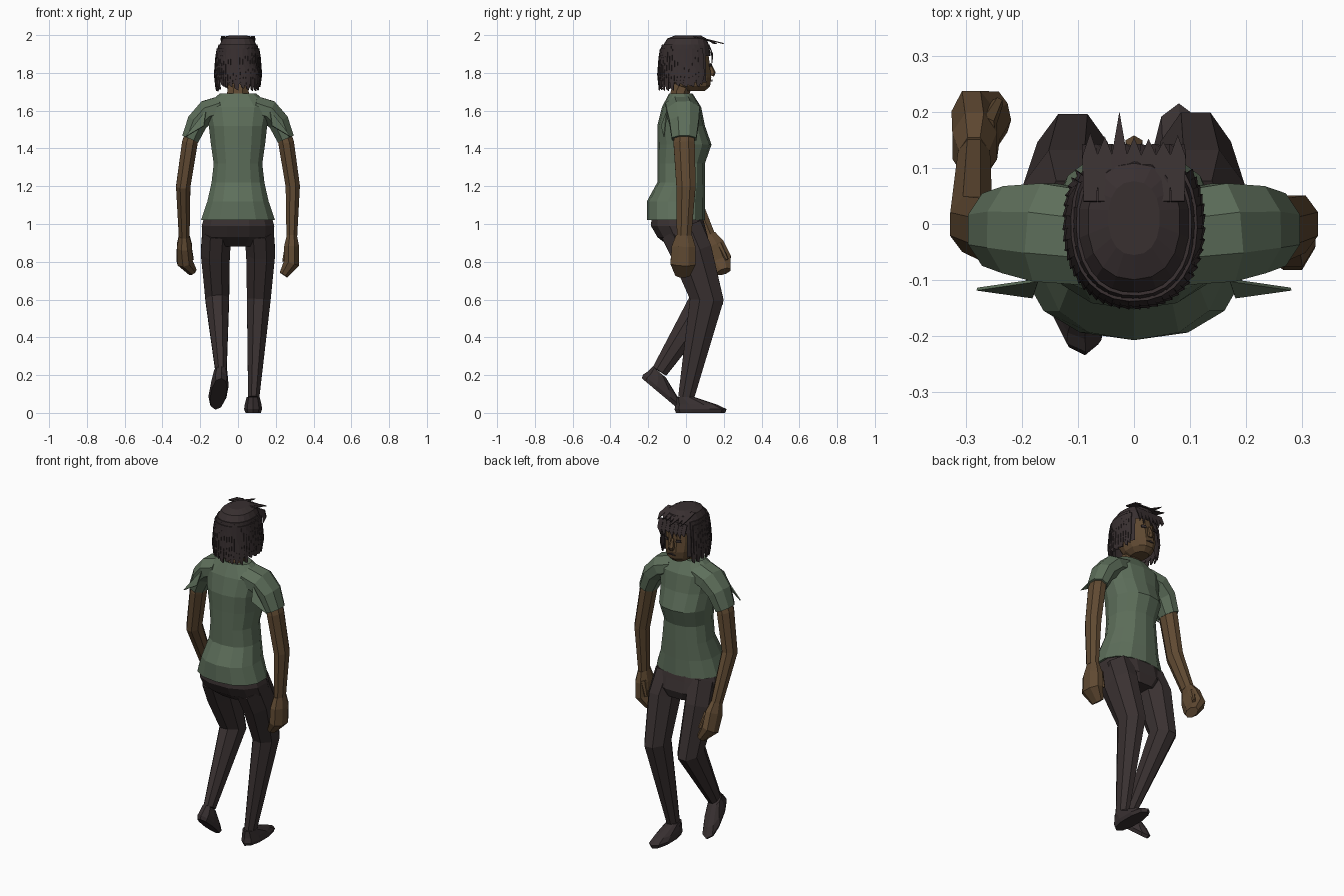
import bpy, bmesh, random
from math import pi, sin, cos, radians, copysign
from mathutils import Vector, Matrix

random.seed(4)
if "Cube" in bpy.data.objects:
    bpy.data.objects.remove(bpy.data.objects["Cube"], do_unlink=True)


def material(name, red, green, blue):
    mat = bpy.data.materials.new(name)
    mat.use_nodes = True
    mat.diffuse_color = (red, green, blue, 1)
    bsdf = mat.node_tree.nodes["Principled BSDF"]
    bsdf.inputs["Base Color"].default_value = (red, green, blue, 1)
    bsdf.inputs["Roughness"].default_value = 0.9
    return mat


SHIRT = material("green cloth", .11, .157, .103)
SKIN = material("brown skin", .117, .068, .032)
TROUSER = material("dark cloth", .042, .031, .031)
HAIR = material("dark hair", .04, .029, .03)
SHOE = material("dark leather", .04, .03, .031)


def finish(name, bm, mat):
    bmesh.ops.recalc_face_normals(bm, faces=bm.faces[:])
    mesh = bpy.data.meshes.new(name)
    bm.to_mesh(mesh)
    bm.free()
    mesh.materials.append(mat)
    obj = bpy.data.objects.new(name, mesh)
    bpy.context.scene.collection.objects.link(obj)
    return obj


def squarish(angle, power):
    """Point on a rounded square of radius one."""
    return [copysign(abs(w) ** power, w) for w in (cos(angle), sin(angle))]


def skin_rings(name, rings, mat, sides, power=1.0, drop=None):
    """Join rings of (centre, half-width vector, half-depth vector) into a closed skin."""
    bm = bmesh.new()
    loops = []
    for centre, across, along in rings:
        loop = []
        for k in range(sides):
            c, s = squarish(2 * pi * (k + .5) / sides, power)
            loop.append(bm.verts.new(centre + across * c + along * s))
        loops.append(loop)
    for low, high in zip(loops, loops[1:]):
        for k in range(sides):
            following = (k + 1) % sides
            bm.faces.new((low[k], low[following], high[following], high[k]))
    bm.faces.new(loops[0])
    bm.faces.new(loops[-1])
    if drop:
        unwanted = [f for f in bm.faces if drop(f.calc_center_median())]
        bmesh.ops.delete(bm, geom=unwanted, context="FACES")
    return finish(name, bm, mat)


def stack(name, rows, mat, sides=12, power=.88, drop=None):
    """Level rings from rows of (height, half width, back, front)."""
    rings = [(Vector((0, (back + front) / 2, height)), Vector((width, 0, 0)),
              Vector((0, (front - back) / 2, 0))) for height, width, back, front in rows]
    return skin_rings(name, rings, mat, sides, power, drop)


def limb(name, joints, radii, depth, mat, sides=8):
    """Rings set square to a path; depth is the front-to-side ratio."""
    joints = [Vector(j) for j in joints]
    rings = []
    for i, (joint, radius) in enumerate(zip(joints, radii)):
        before, after = joints[max(i - 1, 0)], joints[min(i + 1, len(joints) - 1)]
        heading = (after - before).normalized()
        across = heading.cross(Vector((0, 1, 0))).normalized()
        along = across.cross(heading)
        across *= copysign(radius, across.x)
        along *= copysign(radius * depth, along.y)
        rings.append((joint, across, along))
    return skin_rings(name, rings, mat, sides)


def plates(name, polygons, mat):
    bm = bmesh.new()
    for polygon in polygons:
        bm.faces.new([bm.verts.new(p) for p in polygon])
    obj = finish(name, bm, mat)
    solidify = obj.modifiers.new("thickness", "SOLIDIFY")
    solidify.thickness, solidify.offset = .006, 0


# Shirt body: flared hem, narrow waist, full chest, broad yoke up to the neckline
shirt_rows = []
for i in range(7):
    hem, chest, shoulder = i < 2, i == 4, i == 6
    width = .13 + .07 * (i / 3.5 - 1) ** 2 + .015 * (i > 3)
    back = -.152 - .055 * hem + .025 * shoulder
    front = .1 + .035 * chest - .02 * shoulder
    shirt_rows.append((1.02 + i / 10, width, back, front))
shirt_rows.append((1.69, .1, -.09, .035))
stack("shirt_body", shirt_rows, SHIRT, sides=14)

# Trouser seat
stack("trouser_seat", [(.88, .13, -.09, .1), (.93, .195, -.155, .12), (.99, .198, -.19, .105),
                       (1.05, .18, -.185, .09)], TROUSER)

# Limbs: the left arm hangs, the right swings forward; the right foot trails
for side, s, swing, ankle in (("left", 1, -.01, (.083, 0, .08)),
                              ("right", -1, .115, (-.09, -.14, .22))):
    limb(side + "_sleeve", [(s * .08, -.025, 1.62), (s * .16, -.015, 1.595), (s * .215, -.01, 1.54),
                            (s * .253, -.01, 1.45)], [.065, .068, .06, .05], 1.4, SHIRT)
    plates(side + "_sleeve_fold", [[(s * .17, -.1, 1.6), (s * .28, -.116, 1.46),
                                    (s * .18, -.13, 1.52)]], SHIRT)

    elbow, wrist = Vector((s * .29, 0, 1.2)), Vector((s * .285, swing, .94))
    limb(side + "_arm", [(s * .23, -.01, 1.52), (s * .255, -.01, 1.43), elbow, wrist],
         [.036, .045, .041, .031], 1.35, SKIN)
    reach = (wrist - elbow).normalized()
    inward, forward = Vector((-s, 0, 0)), Vector((0, 1, 0))
    limb(side + "_hand", [wrist, wrist + reach * .06, wrist + reach * .15,
                          wrist + reach * .21 + inward * .04], [.029, .043, .045, .026], 1.6, SKIN)
    limb(side + "_thumb", [wrist + reach * .05 + inward * .02 + forward * .04,
                           wrist + reach * .14 + inward * .04 + forward * .045],
         [.018, .01], 1, SKIN, sides=6)

    limb(side + "_leg", [(s * .11, -.025, .97), (s * .12, .03, .85), (s * .11, .11, .6), ankle],
         [.085, .083, .068, .032], 1.42, TROUSER)

# Shoes: left flat, right tipped onto its toe
tipped = (Matrix.Translation((-.103, -.135, .1)) @ Matrix.Rotation(radians(-40), 4, "X")
          @ Matrix.Rotation(radians(7), 4, "Z"))
for side, pose in (("left", Matrix.Translation((.08, .077, 0))), ("right", tipped)):
    shoe = stack(side + "_shoe", [(0, .042, -.13, .13), (.02, .05, -.138, .138),
                                  (.045, .046, -.13, .085), (.085, .036, -.125, -.035)], SHOE, sides=10)
    shoe.data.transform(pose)

# Neck and head, with the chin pushed forward
limb("neck", [(0, -.03, 1.64), (0, -.03, 1.7), (0, 0, 1.77)], [.075, .06, .05], .9, SKIN)
head_rows = []
for step in range(-3, 4):
    angle = radians(step * 25)
    scale = cos(angle) ** .5
    middle = .015 + .03 * max(0, -sin(angle))
    head_rows.append((1.83 + .13 * sin(angle), .088 * scale,
                      middle - .115 * scale, middle + .115 * scale))
stack("head", head_rows, SKIN)

# Face details
limb("nose", [(0, .135, 1.785), (0, .14, 1.8), (0, .125, 1.85)], [.014, .018, .008], 1, SKIN, sides=6)
plates("eyes", [[(s * .025, .134, 1.835), (s * .055, .124, 1.835), (s * .052, .124, 1.85),
                 (s * .028, .134, 1.85)] for s in (1, -1)], HAIR)
plates("mouth", [[(-.025, .136, 1.755), (.025, .136, 1.755), (0, .138, 1.765)]], HAIR)

# Hair cap: a dome fuller at the front, open below and over the face
dome_rows = []
for step in range(6):
    angle = radians(step * 17)
    scale = cos(angle) ** .4
    dome_rows.append((1.75 + .25 * sin(angle), .122 * scale, -.147 * scale, .137 * scale ** .6))
stack("hair_cap", dome_rows, HAIR, sides=18,
      drop=lambda c: c.z < 1.76 or (c.z < 1.89 and c.y > .09))


def lock_point(angle, height, shrink):
    c, s = squarish(angle, .88)
    return (c * (.124 - shrink), s * (.149 - shrink), height)


# Hanging locks in two layers, following the dome round the sides and back
locks = []
half = radians(7)
for layer in range(2):
    for k in range(19):
        angle = radians(150 + (k + layer / 2) * 13)
        tip = 1.7 + layer * .02 + random.uniform(0, .03)
        edge = [(1.95 - layer * .02, .024 - layer * .01), (1.88, .006), (1.79, -.001)]
        locks.append([lock_point(angle - half, z, shrink) for z, shrink in reversed(edge)]
                     + [lock_point(angle + half, z, shrink) for z, shrink in edge]
                     + [lock_point(angle + half / 2, tip, .008),
                        lock_point(angle - half / 2, tip + .01, .008)])
plates("hair_locks", locks, HAIR)

# Fringe: forward tufts on top and short locks on the forehead
tufts, fringe = [], []
for k in range(7):
    x = (k - 3) * .026
    reach = .2 if k == 2 else random.uniform(.145, .165)
    tufts.append([(x - .012, .04, 1.992), (x + .012, .04, 1.992), (x + .014, .12, 1.975),
                  (x, reach, 1.955), (x - .014, .12, 1.975)])
    tip = random.uniform(1.85, 1.89)
    fringe.append([(x - .015, .12, 1.95), (x + .015, .12, 1.95), (x + .012, .14, 1.9),
                   (x - .006, .138, tip), (x - .015, .14, 1.9)])
plates("hair_tufts", tufts, HAIR)
plates("forehead_fringe", fringe, HAIR)
